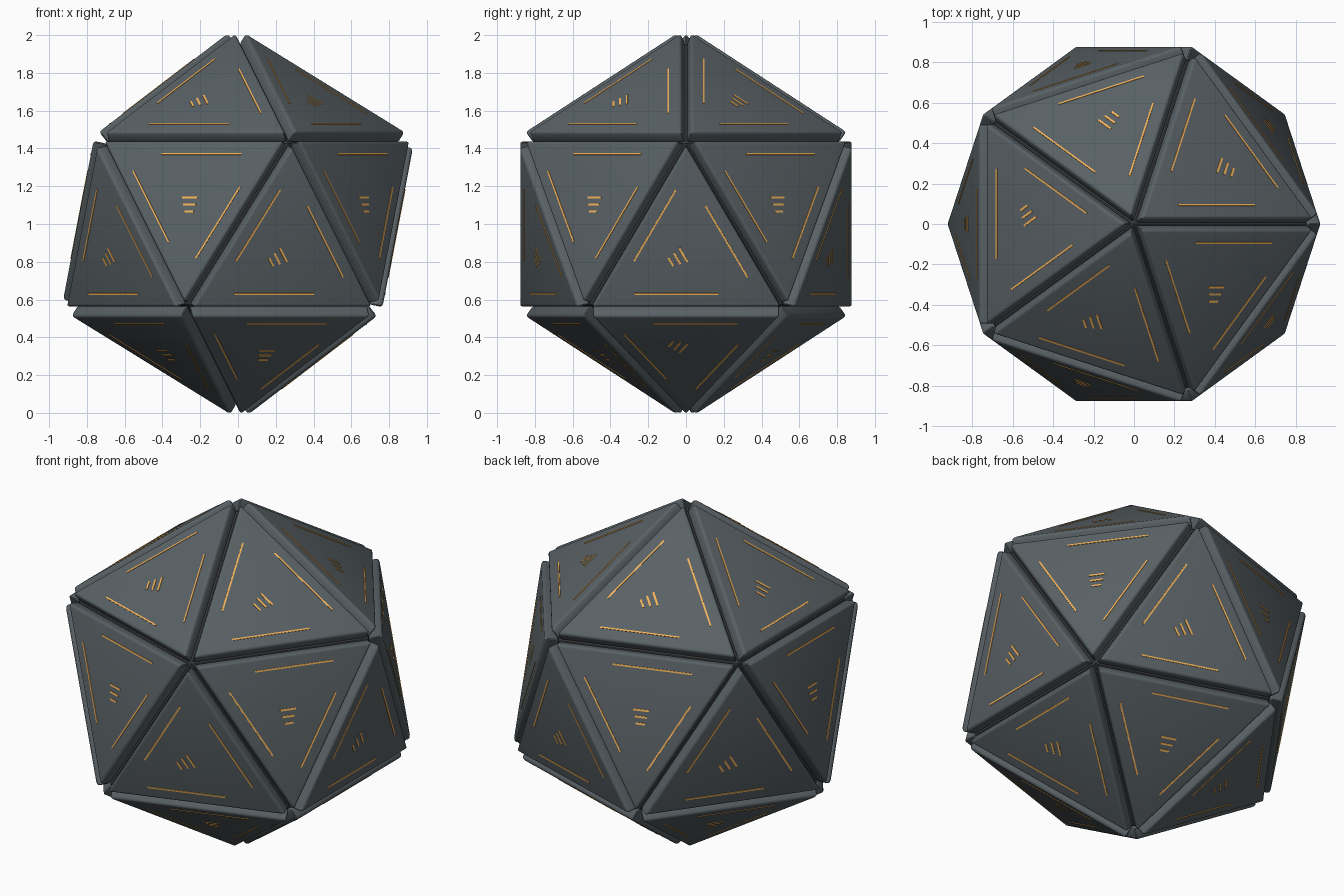
import bpy, bmesh, math
from mathutils import Vector, Matrix

if "Cube" in bpy.data.objects:
    bpy.data.objects.remove(bpy.data.objects["Cube"])

OUT, THICK, INR = 0.834, 0.075, 0.288   # panel face distance, thickness, inradius
CENTRE = Vector((0, 0, 1))


def material(name, rgb):
    m = bpy.data.materials.new(name)
    m.diffuse_color = (*rgb, 1)
    m.use_nodes = True
    m.node_tree.nodes["Principled BSDF"].inputs["Base Color"].default_value = m.diffuse_color
    return m


def make_object(name, bm, mat):
    bmesh.ops.recalc_face_normals(bm, faces=bm.faces)
    me = bpy.data.meshes.new(name)
    bm.to_mesh(me)
    bm.free()
    me.materials.append(mat)
    ob = bpy.data.objects.new(name, me)
    bpy.context.collection.objects.link(ob)
    return ob


def prism(bm, frame, outline, z0, z1):
    """Extruded outline in a face frame (z = outward normal)."""
    lo = [bm.verts.new(frame @ Vector((x, y, z0))) for x, y in outline]
    hi = [bm.verts.new(frame @ Vector((x, y, z1))) for x, y in outline]
    bm.faces.new(lo[::-1])
    bm.faces.new(hi)
    n = len(outline)
    for i in range(n):
        j = (i + 1) % n
        bm.faces.new((lo[i], lo[j], hi[j], hi[i]))


def strip(bm, frame, angle, dist, shift, length, width=0.009):
    """Thin bar parallel to the edge whose in-plane normal is at `angle`."""
    n = Vector((math.cos(angle), math.sin(angle)))
    t = Vector((n.y, -n.x))            # clockwise along the edge
    pts = [n * (dist + a * width / 2) + t * (shift + b * length / 2)
           for a, b in ((-1, -1), (-1, 1), (1, 1), (1, -1))]
    prism(bm, frame, pts, OUT - 0.005, OUT + 0.003)


dark = material("dark_core", (0.05, 0.055, 0.06))
grey = material("panel_grey", (0.10, 0.12, 0.13))
amber = material("amber_light", (0.9, 0.45, 0.1))

# Inner core, an icosahedron
core = bmesh.new()
bmesh.ops.create_icosphere(core, subdivisions=1, radius=0.955)
core.normal_update()

# One frame per face: z outward, +y toward the face's leading vertex
frames = []
for f in core.faces:
    z = f.calc_center_median().normalized()
    v = f.verts[0].co
    y = (v - z * v.dot(z)).normalized()
    x = y.cross(z)
    frames.append(Matrix.Translation(CENTRE) @ Matrix((x, y, z)).transposed().to_4x4())
bmesh.ops.translate(core, verts=core.verts, vec=CENTRE)
make_object("core", core, dark)

panels, lines, marks = bmesh.new(), bmesh.new(), bmesh.new()
corners = [(2 * INR * math.cos(a), 2 * INR * math.sin(a))
           for a in (math.radians(90 + 120 * k) for k in range(3))]
for fr in frames:
    # Triangular plate
    prism(panels, fr, corners, OUT - THICK, OUT)
    # Long light along each edge, shifted clockwise
    for k in range(3):
        strip(lines, fr, math.radians(-90 + 120 * k), 0.218, 0.05, 0.445)
    # Three short bars narrowing toward the leading vertex
    for d, length in ((-0.016, 0.088), (-0.054, 0.070), (-0.092, 0.052)):
        strip(marks, fr, math.radians(-90), d, 0, length, 0.011)

plates = make_object("panels", panels, grey)
make_object("edge_lights", lines, amber)
make_object("centre_bars", marks, amber)

# Rounded plate edges
bev = plates.modifiers.new("round_edges", 'BEVEL')
bev.width = 0.016
bev.segments = 3
bev.limit_method = 'ANGLE'
bpy.ops.object.select_all(action='DESELECT')
plates.select_set(True)
bpy.context.view_layer.objects.active = plates
bpy.ops.object.modifier_apply(modifier=bev.name)
bpy.ops.object.shade_smooth_by_angle(angle=math.radians(35))
